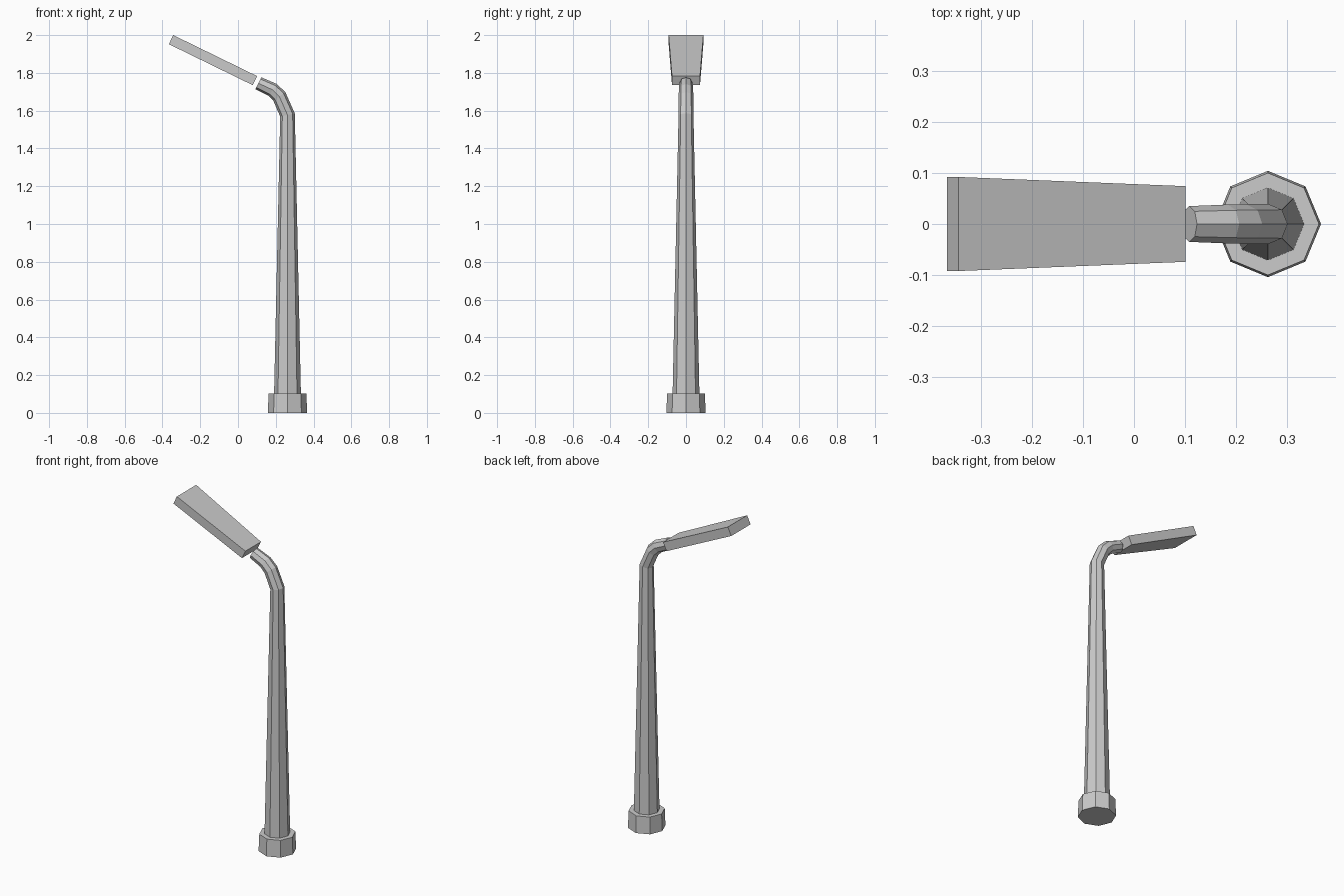
import bpy, bmesh
from math import sin, cos, pi, radians
from mathutils import Vector

if "Cube" in bpy.data.objects:
    bpy.data.objects.remove(bpy.data.objects["Cube"])

AX = 0.262  # x of the pole axis


def loft(name, rings):
    """Skin a list of vertex rings, capped at both ends."""
    bm = bmesh.new()
    loops = [[bm.verts.new(p) for p in ring] for ring in rings]
    n = len(loops[0])
    for a, b in zip(loops, loops[1:]):
        for i in range(n):
            j = (i + 1) % n
            bm.faces.new((a[i], a[j], b[j], b[i]))
    bm.faces.new(loops[0][::-1])
    bm.faces.new(loops[-1])
    bmesh.ops.recalc_face_normals(bm, faces=bm.faces)
    mesh = bpy.data.meshes.new(name)
    bm.to_mesh(mesh)
    bm.free()
    obj = bpy.data.objects.new(name, mesh)
    bpy.context.collection.objects.link(obj)
    return obj


def octagon(x, z, r, tilt=0):
    """Eight-sided ring, leaning toward -x by tilt degrees."""
    t = radians(tilt)
    return [Vector((x + r * cos(k * pi / 4) * cos(t),
                    r * sin(k * pi / 4),
                    z + r * cos(k * pi / 4) * sin(t))) for k in range(8)]


# Octagonal foot
loft("base", [octagon(AX, 0, 0.104), octagon(AX, 0.102, 0.1)])

# Tapered pole with bent neck
loft("pole", [octagon(*ring) for ring in (
    (AX, 0.1, 0.071, 0),
    (AX, 1.577, 0.0395, 12),
    (0.219, 1.675, 0.039, 35),
    (0.184, 1.710, 0.038, 55),
    (0.108, 1.745, 0.035, 64),
)])


# Tilted lamp head, wider at its outer end
def head_end(top, bottom, w):
    (xt, zt), (xb, zb) = top, bottom
    return [(xt, -w, zt), (xt, w, zt), (xb, w, zb), (xb, -w, zb)]


loft("lamp_head", [
    head_end((0.101, 1.783), (0.078, 1.735), 0.074),
    head_end((-0.343, 2.0), (-0.366, 1.952), 0.092),
])
